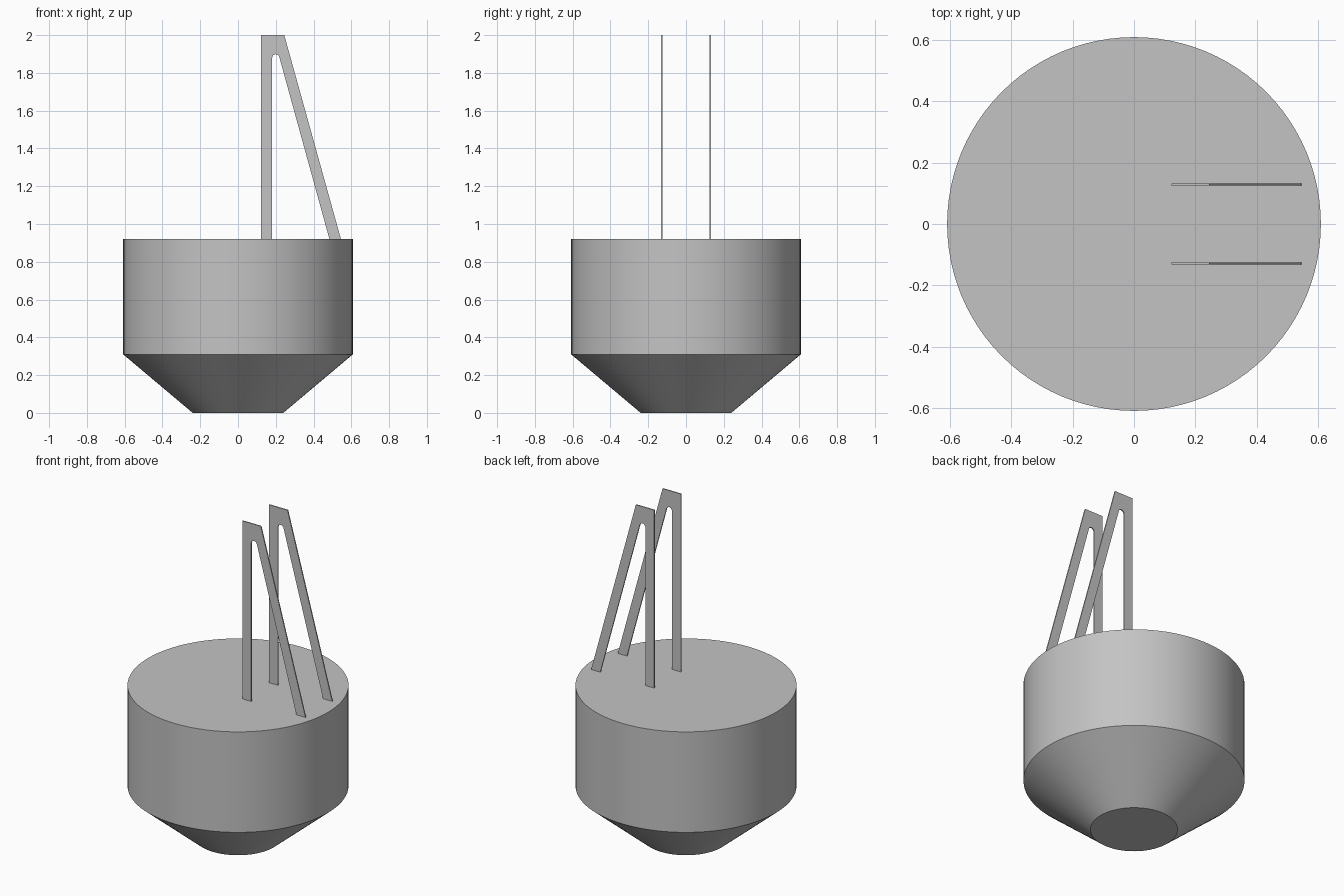
import bpy, bmesh
from math import sin, cos, radians

cube = bpy.data.objects.get("Cube")
if cube:
    bpy.data.objects.remove(cube, do_unlink=True)

grey = bpy.data.materials.new("plain grey")
grey.use_nodes = True
grey.diffuse_color = (0.55, 0.55, 0.55, 1)
grey.node_tree.nodes["Principled BSDF"].inputs["Base Color"].default_value = grey.diffuse_color


def add_object(name, bm):
    bmesh.ops.recalc_face_normals(bm, faces=bm.faces)
    mesh = bpy.data.meshes.new(name)
    bm.to_mesh(mesh)
    bm.free()
    mesh.materials.append(grey)
    obj = bpy.data.objects.new(name, mesh)
    bpy.context.collection.objects.link(obj)
    return obj


# Round vessel: tapered base below a straight drum, closed at both ends
SIDES = 96
TOP = 0.92
bm = bmesh.new()
rings = []
for radius, z in [(0.24, 0), (0.608, 0.31), (0.608, TOP)]:
    ring = bmesh.ops.create_circle(bm, segments=SIDES, radius=radius)["verts"]
    for v in ring:
        v.co.z = z
    rings.append(ring)
for low, high in zip(rings, rings[1:]):
    for i in range(SIDES):
        j = (i + 1) % SIDES
        bm.faces.new((low[i], low[j], high[j], high[i]))
bm.faces.new(rings[0])
bm.faces.new(rings[-1])
vessel = add_object("vessel", bm)
bpy.context.view_layer.objects.active = vessel
vessel.select_set(True)
bpy.ops.object.shade_smooth_by_angle(angle=radians(30))

# Pair of thin A-shaped brackets: upright leg, sloping leg, rounded slot top
THICK = 0.007
arch = [(0.2 + 0.019 * cos(radians(a)), 1.88 + 0.019 * sin(radians(a)))
        for a in range(15, 181, 15)]
outline = [(0.122, TOP), (0.122, 2), (0.245, 2), (0.545, TOP), (0.484, TOP)]
outline += arch + [(0.181, TOP)]
for name, y in (("front_bracket", -0.128), ("back_bracket", 0.128)):
    bm = bmesh.new()
    face = bm.faces.new([bm.verts.new((x, y - THICK / 2, z)) for x, z in outline])
    sides = bmesh.ops.extrude_face_region(bm, geom=[face])["geom"]
    moved = [g for g in sides if isinstance(g, bmesh.types.BMVert)]
    bmesh.ops.translate(bm, verts=moved, vec=(0, THICK, 0))
    add_object(name, bm)
